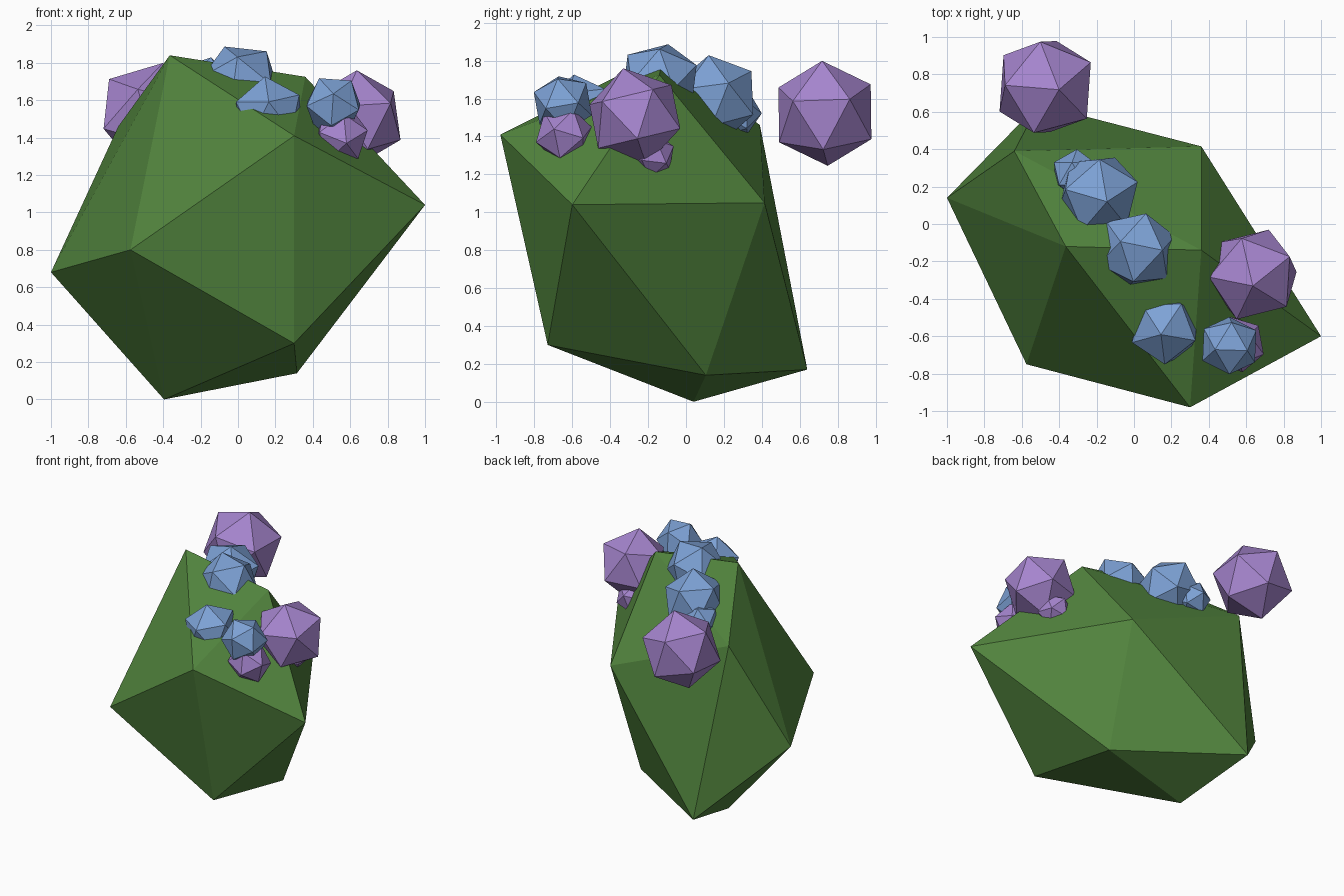
import bpy, bmesh, math
from mathutils import Vector

if "Cube" in bpy.data.objects:
    bpy.data.objects.remove(bpy.data.objects["Cube"])


def material(name, rgb):
    m = bpy.data.materials.new(name)
    m.diffuse_color = (*rgb, 1)
    m.use_nodes = True
    m.node_tree.nodes["Principled BSDF"].inputs["Base Color"].default_value = m.diffuse_color
    return m


GREEN = material("leaf green", (0.085, 0.235, 0.048))
PURPLE = material("blossom purple", (0.38, 0.235, 0.62))
BLUE = material("blossom blue", (0.205, 0.36, 0.67))


def finish(bm, name, mat):
    bmesh.ops.recalc_face_normals(bm, faces=bm.faces)
    mesh = bpy.data.meshes.new(name)
    bm.to_mesh(mesh)
    bm.free()
    mesh.materials.append(mat)
    bpy.context.collection.objects.link(bpy.data.objects.new(name, mesh))


def blossom(name, mat, centre, radius, tip, side):
    """Icosahedron with one corner towards tip and a neighbouring one towards side."""
    c, u = Vector(centre), Vector(tip).normalized()
    w = Vector(side)
    w = (w - u * w.dot(u)).normalized()
    v = u.cross(w)
    bm = bmesh.new()
    h, r = 1 / math.sqrt(5), 2 / math.sqrt(5)
    for s in (1, -1):
        bm.verts.new(c + u * radius * s)
        for k in range(5):
            a = math.radians(72 * k)
            p = u * h + (w * math.cos(a) + v * math.sin(a)) * r
            bm.verts.new(c + p * radius * s)
    bmesh.ops.convex_hull(bm, input=bm.verts[:])
    finish(bm, name, mat)


# Bush body: a twelve-cornered irregular icosahedron
corners = {
    "A": (-0.365, -0.12, 1.84), "B": (-1.0, 0.14, 0.68), "C": (-0.575, -0.75, 0.80),
    "D": (-0.395, 0.04, 0.0), "E": (0.315, 0.105, 0.14), "F": (0.30, -0.73, 0.30),
    "G": (1.0, -0.60, 1.04), "H": (0.30, -0.98, 1.41), "I": (0.36, -0.14, 1.725),
    "J": (-0.64, 0.39, 1.46), "K": (-0.51, 0.64, 0.17), "L": (0.36, 0.415, 1.05),
}
faces = ("ABC ACH AHI AIJ AJB CHF HFG HGI IGL ILJ "
         "BCD CDF DFE DEK DKB BKJ FGE GEL ELK LKJ")
bm = bmesh.new()
vert = {k: bm.verts.new(p) for k, p in corners.items()}
for f in faces.split():
    bm.faces.new([vert[k] for k in f])
finish(bm, "bush", GREEN)

# Purple blossoms
blossom("purple_blossom_back", PURPLE, (-0.475, 0.733, 1.522), 0.287, (0.075, -0.015, 0.28), (0.24, 0.13, 0.07))
blossom("purple_blossom_right", PURPLE, (0.635, -0.27, 1.505), 0.262, (0, -0.06, 0.25), (0.22, 0.13, 0.06))
blossom("purple_blossom_low", PURPLE, (0.55, -0.645, 1.41), 0.155, (0.09, -0.02, -0.12), (0, -1, 0))
blossom("purple_blossom_side", PURPLE, (0.58, -0.18, 1.30), 0.125, (0.03, -0.01, -0.12), (0.1, 0.1, 0))

# Blue blossoms along the top
blossom("blue_blossom_peak", BLUE, (0.015, -0.14, 1.69), 0.22, (0.145, 0, 0.18), (-0.085, 0.04, 0.16))
blossom("blue_blossom_front", BLUE, (0.165, -0.56, 1.53), 0.20, (-0.02, -0.03, 0.19), (0.12, 0.18, 0.09))
blossom("blue_blossom_right", BLUE, (0.51, -0.65, 1.573), 0.165, (0, -0.15, 0.06), (-0.07, -0.04, 0.14))
blossom("blue_blossom_rear", BLUE, (-0.19, 0.16, 1.605), 0.232, (0.045, -0.04, 0.22), (0.2, 0.06, 0.08))
blossom("blue_blossom_small", BLUE, (-0.31, 0.265, 1.525), 0.135, (-0.02, 0.06, 0.11), (-0.1, 0.05, 0))
